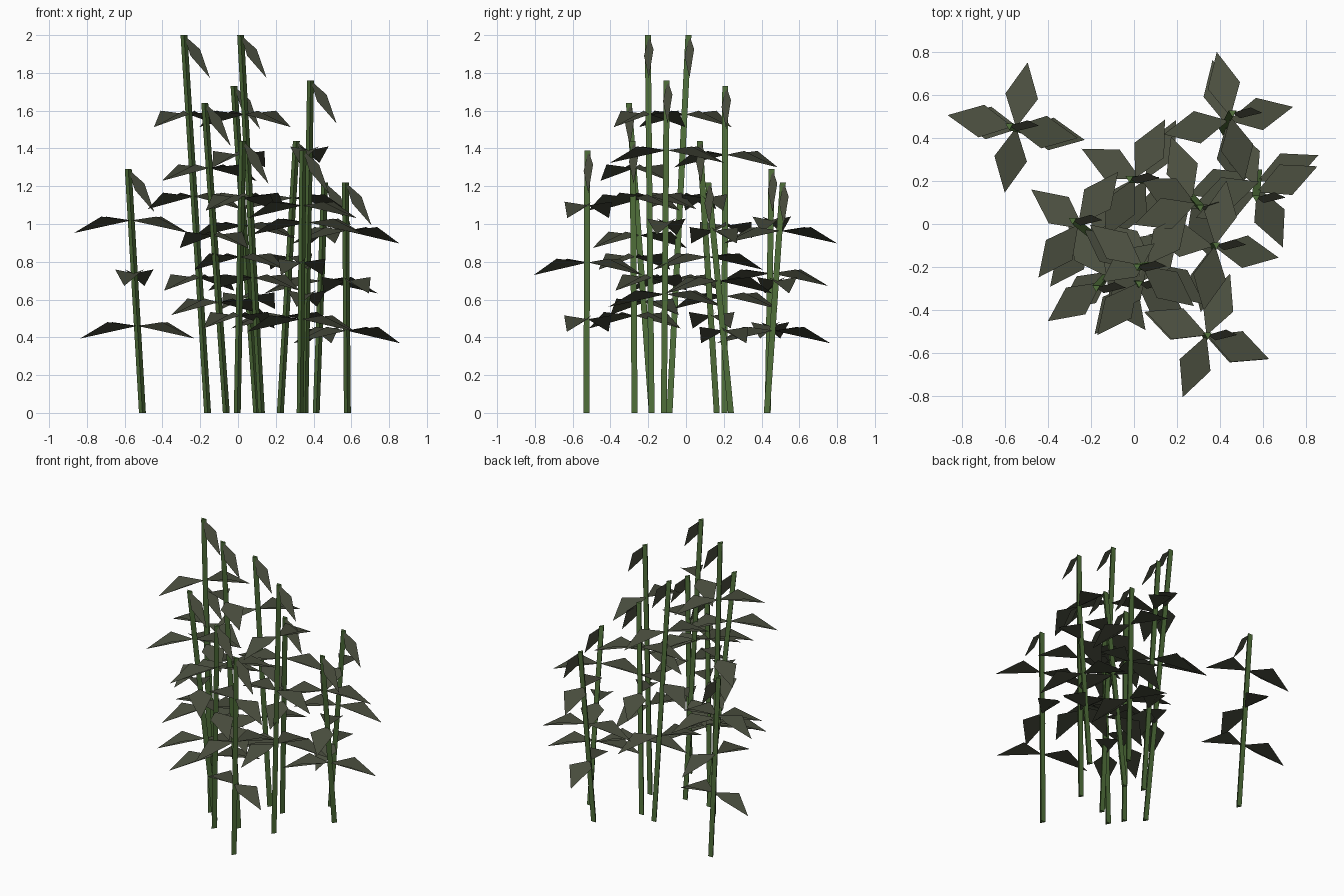
import bpy, math
from mathutils import Vector, Matrix

if "Cube" in bpy.data.objects:
    bpy.data.objects.remove(bpy.data.objects["Cube"])


def material(name, rgb):
    m = bpy.data.materials.new(name)
    m.diffuse_color = (*rgb, 1)
    m.use_nodes = True
    m.node_tree.nodes["Principled BSDF"].inputs["Base Color"].default_value = m.diffuse_color
    return m


STEM = material("stem green", (0.085, 0.17, 0.045))
LEAF = material("leaf olive", (0.074, 0.082, 0.053))


def make(name, verts, faces, mat):
    me = bpy.data.meshes.new(name)
    me.from_pydata([tuple(v) for v in verts], [], faces)
    me.materials.append(mat)
    me.update()
    ob = bpy.data.objects.new(name, me)
    bpy.context.collection.objects.link(ob)


def leaf(verts, faces, origin, angle, pts):
    """Add one leaf, a single bent quad: base, side, tip, side."""
    n = len(verts)
    rot = Matrix.Rotation(math.radians(angle), 3, 'Z')
    verts += [origin + rot @ Vector(p) for p in pts]
    faces.append((n, n + 1, n + 2, n + 3))


SIDE = [(0, 0, 0), (0.148, -0.077, 0.02), (0.308, 0, -0.067), (0.148, 0.077, 0.02)]
# The top leaf hangs turned on its side
TOP = [(0, 0, 0), (0.035, -0.025, -0.11), (0.138, 0, -0.228), (0.085, 0.025, -0.075)]

# Stalks: base x, base y, top x, top y, height, angle of the top leaf pair
STALKS = [
    (-0.51, 0.43, -0.585, 0.45, 1.29, 170),
    (-0.165, -0.09, -0.29, 0.01, 2.00, 53),
    (0.12, -0.185, 0.01, -0.205, 2.00, -38),
    (-0.066, -0.184, -0.18, -0.305, 1.64, 36),
    (0.095, 0.20, -0.025, 0.205, 1.73, 63),
    (-0.008, -0.275, 0.02, -0.285, 1.44, 52),
    (0.22, 0.16, 0.305, 0.07, 1.44, 19),
    (0.35, -0.12, 0.38, -0.105, 1.76, 80),
    (0.325, -0.53, 0.34, -0.525, 1.39, -21),
    (0.41, 0.425, 0.455, 0.51, 1.22, 102),
    (0.575, 0.235, 0.565, 0.115, 1.22, 23),
]
R = 0.021
SHIFT = Vector((0.004, 0.008, 0))

for k, (bx, by, tx, ty, h, a) in enumerate(STALKS, 1):
    base, top = Vector((bx, by, 0)) + SHIFT, Vector((tx, ty, h)) + SHIFT

    # Three-sided leaning stem
    ring = [Vector((R * math.cos(t), R * math.sin(t), 0))
            for t in (math.radians(d) for d in (-90, 30, 150))]
    make(f"stem_{k}", [base + p for p in ring] + [top + p for p in ring],
         [(2, 1, 0), (3, 4, 5), (0, 1, 4, 3), (1, 2, 5, 4), (2, 0, 3, 5)], STEM)

    # Crossed leaf pairs and one drooping leaf at the top
    verts, faces = [], []
    for frac, turn in ((0.79, 0), (0.573, 90), (0.357, 0)):
        for flip in (0, 180):
            leaf(verts, faces, base.lerp(top, frac), a + turn + flip, SIDE)
    leaf(verts, faces, top, 0, TOP)
    make(f"leaves_{k}", verts, faces, LEAF)
